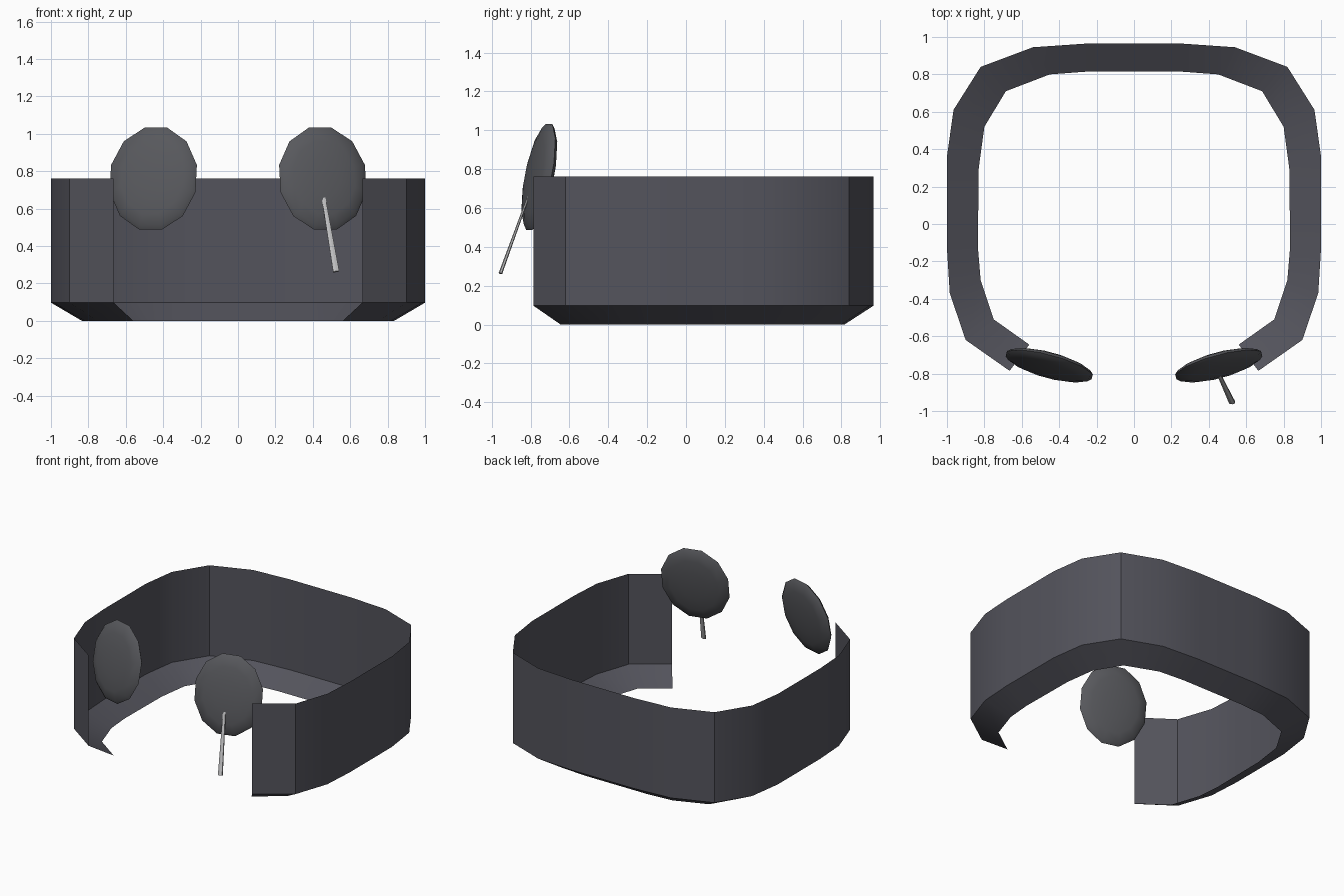
import bpy, bmesh, math
from mathutils import Matrix, Vector

cube = bpy.data.objects.get("Cube")
if cube:
    bpy.data.objects.remove(cube, do_unlink=True)


def material(name, rgb):
    m = bpy.data.materials.new(name)
    m.use_nodes = True
    m.diffuse_color = (*rgb, 1)
    m.node_tree.nodes["Principled BSDF"].inputs["Base Color"].default_value = (*rgb, 1)
    return m


charcoal = material("charcoal", (0.088, 0.088, 0.108))
slate = material("slate grey", (0.096, 0.098, 0.108))
silver = material("silver", (0.52, 0.52, 0.53))


def finish(name, bm, mat):
    me = bpy.data.meshes.new(name)
    bm.to_mesh(me)
    bm.free()
    me.materials.append(mat)
    ob = bpy.data.objects.new(name, me)
    bpy.context.collection.objects.link(ob)
    bpy.ops.object.select_all(action='DESELECT')
    ob.select_set(True)
    bpy.context.view_layer.objects.active = ob
    bpy.ops.object.shade_smooth_by_angle(angle=math.radians(30))
    return ob


# Open band: thin upright wall with a sloped inward lip along the bottom
outer = [(0.25, 0.965), (0.54, 0.945), (0.82, 0.84), (0.965, 0.61), (1.0, 0.36),
         (1.0, -0.13), (0.985, -0.37), (0.9, -0.62), (0.665, -0.785)]
inner = [(0.25, 0.815), (0.45, 0.80), (0.685, 0.71), (0.80, 0.52), (0.83, 0.30),
         (0.835, -0.12), (0.82, -0.30), (0.75, -0.51), (0.56, -0.645)]


def mirrored(path):
    return [(-x, y) for x, y in reversed(path)] + path


bm = bmesh.new()
rows = [[bm.verts.new((x, y, z)) for x, y in mirrored(path)]
        for path, z in ((outer, 0.762), (outer, 0.097), (inner, 0.0))]
for a, b in zip(rows, rows[1:]):
    for i in range(len(a) - 1):
        bm.faces.new((a[i], a[i + 1], b[i + 1], b[i]))
finish("band", bm, charcoal)

# Two lens-shaped pads leaning back and turned outward
for side, name in ((1, "left_pad"), (-1, "right_pad")):
    n = Vector((0.27 * side, -1, 0.2)).normalized()
    up = (Vector((0, 0, 1)) - n * n.z).normalized()
    right = up.cross(n)
    frame = Matrix((right, up, n)).transposed().to_4x4()
    bm = bmesh.new()
    bmesh.ops.create_uvsphere(bm, u_segments=12, v_segments=8, radius=1)
    bmesh.ops.transform(bm, verts=bm.verts, matrix=(
        Matrix.Translation((0.453 * side, -0.755, 0.76)) @ frame
        @ Matrix.Diagonal((0.246, 0.287, 0.045, 1)) @ Matrix.Rotation(math.radians(15), 4, 'Z')))
    finish(name, bm, slate)

# Thin tapered pin hanging from the left pad
top, bottom = Vector((0.452, -0.80, 0.69)), Vector((0.525, -0.955, 0.263))
axis = bottom - top
z = axis.normalized()
x = (Vector((1, 0, 0)) - z * z.x).normalized()
frame = Matrix((x, z.cross(x), z)).transposed().to_4x4()
bm = bmesh.new()
bmesh.ops.create_cone(bm, cap_ends=True, segments=6, radius1=0.011, radius2=0.019,
                      depth=axis.length)
bmesh.ops.transform(bm, verts=bm.verts, matrix=(
    Matrix.Translation((top + bottom) / 2) @ frame @ Matrix.Diagonal((1, 0.5, 1, 1))))
finish("pin", bm, silver)
